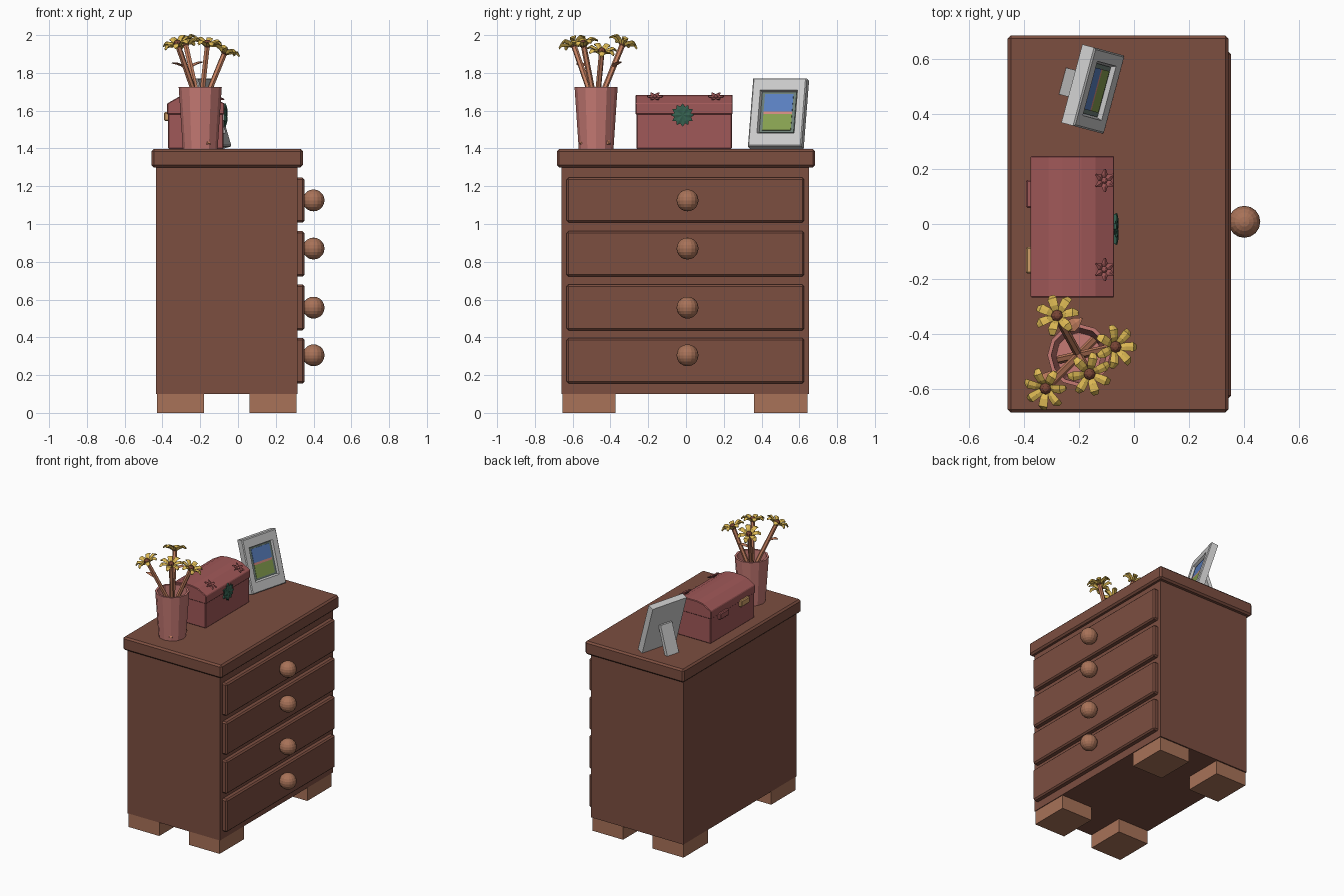
import bpy, bmesh
from math import sin, cos, pi, radians
from mathutils import Vector, Matrix

if "Cube" in bpy.data.objects:
    bpy.data.objects.remove(bpy.data.objects["Cube"])


def mat(name, hexcol):
    m = bpy.data.materials.new(name)
    c = [int(hexcol[i:i + 2], 16) / 255 for i in (0, 2, 4)]
    m.diffuse_color = [((v + .055) / 1.055) ** 2.4 for v in c] + [1]
    m.use_nodes = True
    m.node_tree.nodes["Principled BSDF"].inputs["Base Color"].default_value = m.diffuse_color
    return m


WOOD = mat("wood", "7C4E40")
LIGHT = mat("light_wood", "A87258")
PINK = mat("pink", "A05858")
VASE = mat("vase_pink", "C67A74")
STEM = mat("stem", "C88262")
GOLD = mat("yellow", "DDB954")
CORE = mat("flower_brown", "7A4636")
GREEN = mat("dark_green", "35604F")
TAN = mat("tan", "D0A068")
GREY = mat("silver", "BFC0C0")
TEAL = mat("border", "6F8078")
BLUE = mat("sky", "5A80C0")
GRASS = mat("grass", "86A050")
ROSE = mat("horizon", "D08A80")


def finish(name, bm, m, M=None, bevel=0):
    bmesh.ops.recalc_face_normals(bm, faces=bm.faces)
    me = bpy.data.meshes.new(name)
    bm.to_mesh(me)
    bm.free()
    me.materials.append(m)
    ob = bpy.data.objects.new(name, me)
    bpy.context.collection.objects.link(ob)
    if M:
        ob.matrix_world = M
    if bevel:
        b = ob.modifiers.new("bevel", 'BEVEL')
        b.width, b.segments = bevel, 1
    return ob


def box(name, x, y, z, m, M=None, bevel=0):
    bm = bmesh.new()
    bmesh.ops.create_cube(bm, size=1)
    for v in bm.verts:
        v.co = [(r[0] + r[1]) / 2 + c * (r[1] - r[0]) for r, c in zip((x, y, z), v.co)]
    return finish(name, bm, m, M, bevel)


def prism(name, pts, vec, m, M=None, bevel=0):
    bm = bmesh.new()
    f = bm.faces.new([bm.verts.new(p) for p in pts])
    g = bmesh.ops.extrude_face_region(bm, geom=[f])['geom']
    bmesh.ops.translate(bm, vec=vec, verts=[v for v in g if isinstance(v, bmesh.types.BMVert)])
    return finish(name, bm, m, M, bevel)


def ball(name, c, r, m, seg=16, rings=10):
    bm = bmesh.new()
    bmesh.ops.create_uvsphere(bm, u_segments=seg, v_segments=rings, radius=r)
    return finish(name, bm, m, Matrix.Translation(c))


def loft(bm, rings):
    """Skin equal-length rings of points and cap both ends."""
    vs = [[bm.verts.new(p) for p in r] for r in rings]
    n = len(vs[0])
    for a, b in zip(vs, vs[1:]):
        for i in range(n):
            bm.faces.new((a[i], a[(i + 1) % n], b[(i + 1) % n], b[i]))
    bm.faces.new(vs[0])
    bm.faces.new(vs[-1])


def facing(pos, normal):
    return Matrix.Translation(pos) @ Vector(normal).to_track_quat('Z', 'Y').to_matrix().to_4x4()


def petals(name, n, stations, m, M):
    """Ring of petals; stations are (radius, half width, height, half thickness)."""
    bm = bmesh.new()
    for k in range(n):
        R = Matrix.Rotation(2 * pi * k / n, 3, 'Z')
        loft(bm, [[R @ Vector(p) for p in ((r, w, z + t * .5), (r, 0, z - t), (r, -w, z + t * .5), (r, 0, z + t))]
                  for r, w, z, t in stations])
    return finish(name, bm, m, M)


# Cabinet, top board and feet
box("cabinet_body", (-.435, .315), (-.658, .652), (.10, 1.30), WOOD)
box("top_board", (-.458, .343), (-.684, .684), (1.30, 1.397), WOOD, bevel=.012)
for x in (-.43, .06):
    for y in (-.655, .36):
        box("foot", (x, x + .25), (y, y + .283), (0, .10), LIGHT)

# Drawers and knobs
for z0, z1, zk in ((1.008, 1.245, 1.125), (.722, .962, .87), (.437, .68, .557), (.156, .396, .305)):
    box("drawer_front", (.30, .352), (-.632, .626), (z0, z1), WOOD, bevel=.01)
    ball("drawer_knob", (.40, .008, zk), .058, LIGHT)

# Vase: open cup with wall thickness
VC = Vector((-.2, -.476, 1.397))
bm = bmesh.new()
loft(bm, [[VC + Vector((r * cos(2 * pi * i / 12), r * sin(2 * pi * i / 12), z)) for i in range(12)]
          for r, z in ((.092, 0), (.114, .327), (.1, .327), (.082, .015))])
finish("vase", bm, VASE)

# Flowers: crossing stems, petals, centres and leaves
heads = [(-.276, -.338, 1.945, 1), (-.073, -.447, 1.9, 0), (-.163, -.541, 1.94, 0), (-.316, -.592, 1.94, -1)]
for hx, hy, hz, leaf in heads:
    head = Vector((hx, hy, hz))
    out = Vector((hx - VC.x, hy - VC.y, 0))
    base = Vector((VC.x, VC.y, 1.42)) - out * .55
    d = (head - base).normalized()
    F = facing(head, d)
    S = facing(base, d)
    L = (head - base).length
    bm = bmesh.new()
    loft(bm, [[(.015 * cos(pi * i / 3), .015 * sin(pi * i / 3), z) for i in range(6)] for z in (0, L)])
    finish("flower_stem", bm, STEM, S)
    petals("flower_petals", 7, [(.008, .008, 0, .006), (.035, .015, .022, .009),
                                (.062, .017, .03, .009), (.08, .009, .018, .005)], GOLD, F)
    ball("flower_centre", head + d * .014, .022, CORE, 8, 6)
    if leaf:
        p = base + d * (L * .78)
        a = radians(35 if leaf > 0 else 190)
        M = Matrix.Translation(p) @ Matrix.Rotation(a, 4, 'Z') @ Matrix.Rotation(-.35, 4, 'Y')
        petals("leaf", 1, [(0, .006, 0, .004), (.03, .024, .006, .006),
                           (.055, .02, .006, .006), (.08, .003, 0, .003)], STEM, M)

# Chest with chamfered lid
box("chest_body", (-.37, -.078), (-.262, .243), (1.397, 1.585), PINK, bevel=.005)
lid = [(-.375, 1.58), (-.375, 1.638), (-.31, 1.675), (-.26, 1.684), (-.19, 1.684), (-.14, 1.675), (-.072, 1.638), (-.072, 1.58)]
prism("chest_lid", [(x, -.267, z) for x, z in lid], (0, .514, 0), PINK, bevel=.004)
for y0, y1, m in ((.058, .16, PINK), (-.18, -.083, TAN)):
    box("chest_hinge", (-.392, -.365), (y0, y1), (1.545, 1.592), m, bevel=.006)

# Chest ornaments: star clasp and two lid rosettes
star = [(r * sin(pi * i / 6), r * cos(pi * i / 6), 0) for i, r in enumerate((.062, .04) * 6)]
C = facing((-.074, -.018, 1.577), (1, 0, 0))
prism("clasp_star", star, (0, 0, .01), GREEN, C)
petals("clasp_petals", 6, [(.005, .006, .012, .005), (.035, .014, .012, .006), (.058, .004, .01, .003)], GREEN, C)
for y in (-.165, .158):
    M = facing((-.114, y, 1.662), (.48, 0, .88))
    petals("lid_rosette", 6, [(.004, .005, .006, .005), (.022, .013, .012, .007), (.042, .004, .016, .004)], PINK, M)
    ball("lid_rosette_centre", M @ Vector((0, 0, .012)), .012, PINK, 8, 6)

# Photo frame, leaning back and turned
P = Matrix.Translation((-.119, .481, 1.397)) @ Matrix.Rotation(radians(-15), 4, 'Z')
T = P @ Matrix.Rotation(radians(-17), 4, 'Y')
bm = bmesh.new()


def rect(x, hw, z0, z1):
    return [bm.verts.new(p) for p in ((x, -hw, z0), (x, hw, z0), (x, hw, z1), (x, -hw, z1))]


loops = [rect(0, .147, 0, .377), rect(.046, .147, 0, .377), rect(.052, .141, .006, .371),
         rect(.052, .102, .072, .312), rect(.03, .094, .08, .304)]
for a, b in zip(loops, loops[1:]):
    for i in range(4):
        bm.faces.new((a[i], a[(i + 1) % 4], b[(i + 1) % 4], b[i]))
bm.faces.new(loops[0])
bm.faces.new(loops[-1])
finish("photo_frame", bm, GREY, T)
box("photo_border", (.028, .036), (-.094, .094), (.08, .304), TEAL, T)
for name, z0, z1, m in (("photo_grass", .092, .182, GRASS), ("photo_horizon", .182, .197, ROSE),
                        ("photo_sky", .197, .294, BLUE)):
    box(name, (.03, .039), (-.078, .078), (z0, z1), m, T)
prism("frame_stand", [(-.145, -.05, 0), (-.115, -.05, 0), (-.05, -.05, .2), (-.075, -.05, .2)], (0, .1, 0), GREY, P)
